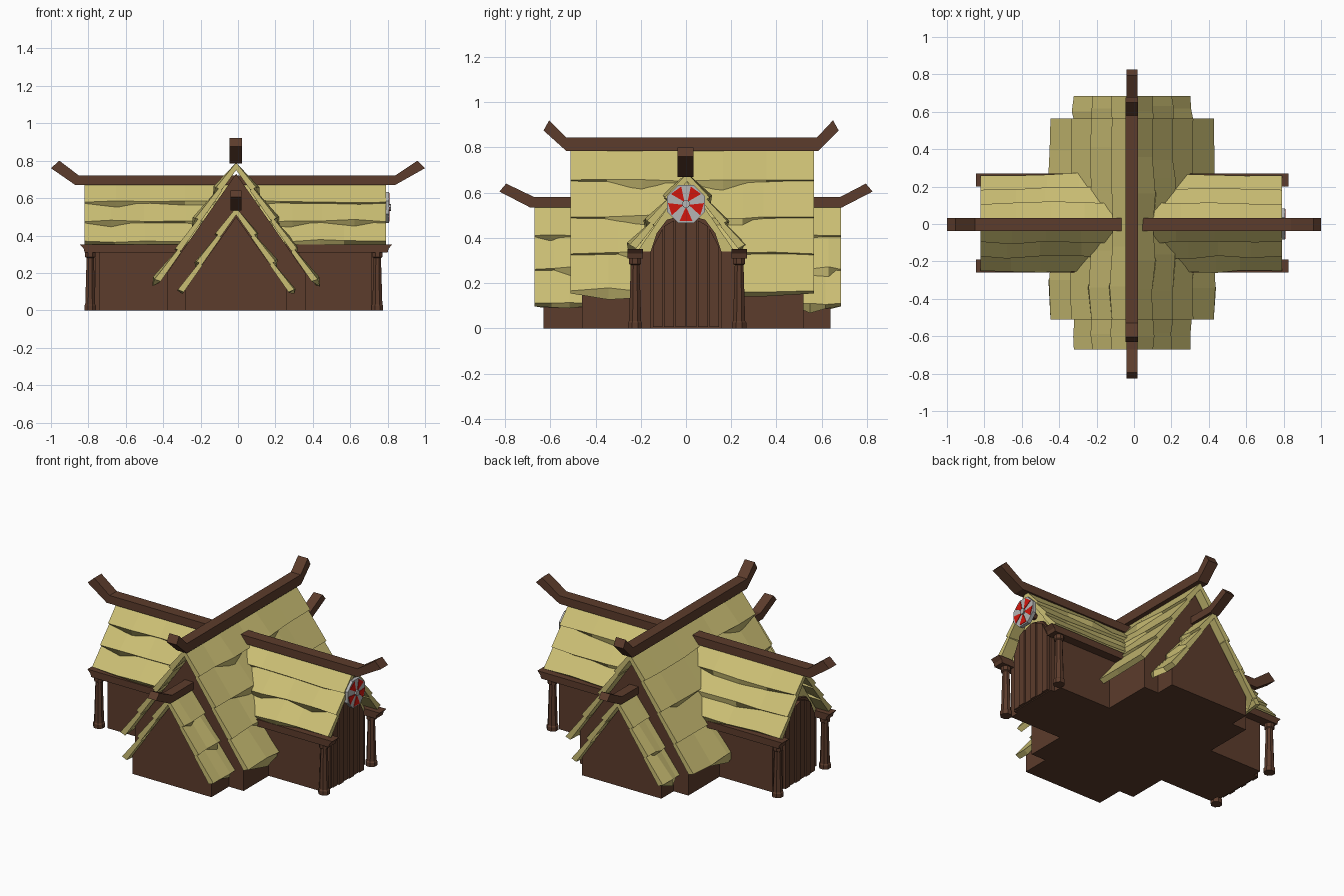
import bpy, bmesh, math, random
from mathutils import Vector

if "Cube" in bpy.data.objects:
    bpy.data.objects.remove(bpy.data.objects["Cube"])

random.seed(11)


def material(name, rgb):
    m = bpy.data.materials.new(name)
    m.diffuse_color = (*rgb, 1)
    m.use_nodes = True
    m.node_tree.nodes["Principled BSDF"].inputs["Base Color"].default_value = m.diffuse_color
    return m


WOOD = material("wood", (0.107, 0.045, 0.025))
THATCH = material("thatch", (0.60, 0.52, 0.175))
RED = material("red_paint", (0.65, 0.008, 0.004))
GREY = material("grey_metal", (0.46, 0.46, 0.46))


def finish(bm, name, mat):
    bmesh.ops.recalc_face_normals(bm, faces=bm.faces)
    me = bpy.data.meshes.new(name)
    bm.to_mesh(me)
    bm.free()
    ob = bpy.data.objects.new(name, me)
    me.materials.append(mat)
    bpy.context.collection.objects.link(ob)
    return ob


def place(axis, a, c, z):
    """a runs along the given axis, c runs across it."""
    return Vector((a, c, z)) if axis == 'x' else Vector((c, a, z))


def prism(name, axis, profile, lo, hi, mat):
    """Extrude a (cross, z) profile along an axis."""
    bm = bmesh.new()
    ends = [[bm.verts.new(place(axis, a, c, z)) for c, z in profile] for a in (lo, hi)]
    for e in ends:
        bm.faces.new(e)
    n = len(profile)
    for i in range(n):
        j = (i + 1) % n
        bm.faces.new((ends[0][i], ends[0][j], ends[1][j], ends[1][i]))
    return finish(bm, name, mat)


def thatch_roof(name, axis, lo, hi, centre, apex, half, eave, rows, stations, wave, first):
    """Overlapping thatch courses with ragged lower edges on both slopes."""
    bm = bmesh.new()
    drop = apex - eave
    length = math.hypot(half, drop)
    nc, nz = drop / length, half / length
    levels = [0] + [(r + first) / (rows - 1 + first) for r in range(rows)]
    for side in (-1, 1):
        def point(a, t, lift):
            return place(axis, a, centre + side * (t * half + lift * nc),
                         apex - t * drop + lift * nz)
        for r in range(rows):
            t0 = levels[r]
            rings = []
            for k in range(stations + 1):
                f, t1, thick, lip = k / stations, levels[r + 1], 0.038, -0.012
                if 0 < k < stations:  # ragged between the two gable ends
                    f += random.uniform(-0.25, 0.25) / stations
                    droop = random.choice((0, 0, 0.5, 1))
                    t1 += random.uniform(-0.2, 0.3) * wave / length
                    thick += 0.014 * droop
                    lip = droop * wave / length
                a = lo + f * (hi - lo)
                up = 0.022
                top = -up * nc / half if r == 0 else t0 - 0.03
                rings.append([bm.verts.new(p) for p in (
                    point(a, t0, 0), point(a, top, up),
                    point(a, t1, thick), point(a, t1 + lip, 0.026 if lip > 0 else 0.004))])
            bm.faces.new(rings[0])
            bm.faces.new(rings[-1])
            for p, q in zip(rings, rings[1:]):
                for i in range(4):
                    j = (i + 1) % 4
                    bm.faces.new((p[i], p[j], q[j], q[i]))
    return finish(bm, name, THATCH)


def lathe(name, x, y, rings, mat, sides=8):
    """Stack of (radius, z) rings around an upright axis."""
    bm = bmesh.new()
    loops = [[bm.verts.new((x + r * math.cos((k + .5) * math.tau / sides),
                            y + r * math.sin((k + .5) * math.tau / sides), z))
              for k in range(sides)] for r, z in rings]
    bm.faces.new(loops[0])
    bm.faces.new(loops[-1])
    for p, q in zip(loops, loops[1:]):
        for k in range(sides):
            j = (k + 1) % sides
            bm.faces.new((p[k], p[j], q[j], q[k]))
    return finish(bm, name, mat)


CX = -0.01  # centre line of the tall cross hall


def gable(half, side, apex, centre):
    return [(centre - half, 0), (centre + half, 0), (centre + half, side),
            (centre, apex), (centre - half, side)]


# Walls
prism("cross_hall_walls", 'y', gable(0.37, 0.20, 0.73, CX), -0.46, 0.52, WOOD)
prism("annex_walls", 'y', gable(0.27, 0.12, 0.50, CX), -0.63, 0.64, WOOD)
prism("wing_walls", 'x', [(-.215, 0), (.215, 0), (.215, .34), (-.215, .34)], -0.74, 0.715, WOOD)
prism("wing_gable", 'x', [(-.215, .34), (.215, .34), (0, .655)], -0.745, 0.72, THATCH)

# Thatched roofs
thatch_roof("cross_hall_roof", 'y', -0.51, 0.565, CX, 0.75, 0.405, 0.145, 4, 6, 0.045, 0.7)
thatch_roof("wing_roof", 'x', -0.82, 0.79, 0.005, 0.65, 0.225, 0.347, 3, 9, 0.025, 0.9)
for label, lo, hi in (("front", -0.67, -0.44), ("back", 0.48, 0.685)):
    thatch_roof(label + "_annex_roof", 'y', lo, hi, CX, 0.51, 0.28, 0.09, 3, 3, 0.035, 0.8)

# Ridge beams with upturned tips
prism("cross_hall_ridge", 'x', [(-.53, .785), (-.63, .875), (-.605, .92), (-.53, .845),
      (.58, .845), (.65, .92), (.675, .875), (.585, .785)], -0.045, 0.022, WOOD)
prism("wing_ridge", 'y', [(-.87, .67), (-1, .76), (-.955, .80), (-.85, .72),
      (.84, .72), (.96, .80), (1, .76), (.84, .67)], -0.037, 0.033, WOOD)
prism("annex_ridge", 'x', [(-.69, .535), (-.825, .605), (-.795, .64), (-.67, .58),
      (.68, .58), (.795, .64), (.825, .605), (.69, .535)], -0.04, 0.02, WOOD)

# Eave beams and corner posts
for s in (-1, 1):
    y = 0.005 + s * 0.23
    prism("eave_beam", 'y', [(-.82, .31), (.80, .31), (.805, .33), (.825, .352),
                             (-.845, .352), (-.825, .33)],
          y - 0.034, y + 0.034, WOOD)
    for x in (-0.79, 0.745):
        lathe("corner_post", x, y, [(.034, 0), (.034, .025), (.029, .032), (.021, .28),
              (.029, .285), (.029, .315)], WOOD)

# Arched plank doors at both wing ends
ARCH = [(0.16, 0.0), (0.16, 0.33), (0.13, 0.42), (0.085, 0.48), (0.0, 0.505)]


def arch_height(y):
    y = abs(y)
    for (y0, z0), (y1, z1) in zip(ARCH[1:], ARCH[2:]):
        if y1 <= y <= y0:
            return z0 + (z1 - z0) * (y0 - y) / (y0 - y1)
    return 0.33


outline = ARCH + [(-y, z) for y, z in reversed(ARCH[:-1])]
for wall, s in ((0.715, 1), (-0.74, -1)):
    prism("door_back", 'x', outline, wall - s * 0.01, wall + s * 0.025, WOOD)
    for k in range(6):
        y0, y1 = -0.15 + k * 0.05 + 0.003, -0.10 + k * 0.05 - 0.003
        prism("door_plank", 'x', [(y0, .005), (y1, .005), (y1, arch_height(y1) - .012),
                                  (y0, arch_height(y0) - .012)],
              wall + s * 0.02, wall + s * (0.036 + 0.006 * (k % 2)), WOOD)


# Round shield on the right gable
def polygon(radius, sides, turn=0.0):
    return [(radius * math.cos(turn + k * math.tau / sides),
             0.55 + radius * math.sin(turn + k * math.tau / sides)) for k in range(sides)]


prism("shield_board", 'x', polygon(0.09, 8, math.pi / 8), 0.785, 0.808, GREY)
for k in range(5):
    mid = math.radians(54 + 72 * k)
    wedge = [(r * math.cos(mid + d), 0.55 + r * math.sin(mid + d))
             for r, d in ((.012, 0), (.08, -.36), (.08, .36))]
    prism("shield_wedge", 'x', wedge, 0.80, 0.811, RED)
prism("shield_boss", 'x', polygon(0.018, 8), 0.80, 0.818, GREY)
prism("shield_peg", 'x', polygon(0.02, 6), 0.71, 0.79, WOOD)
